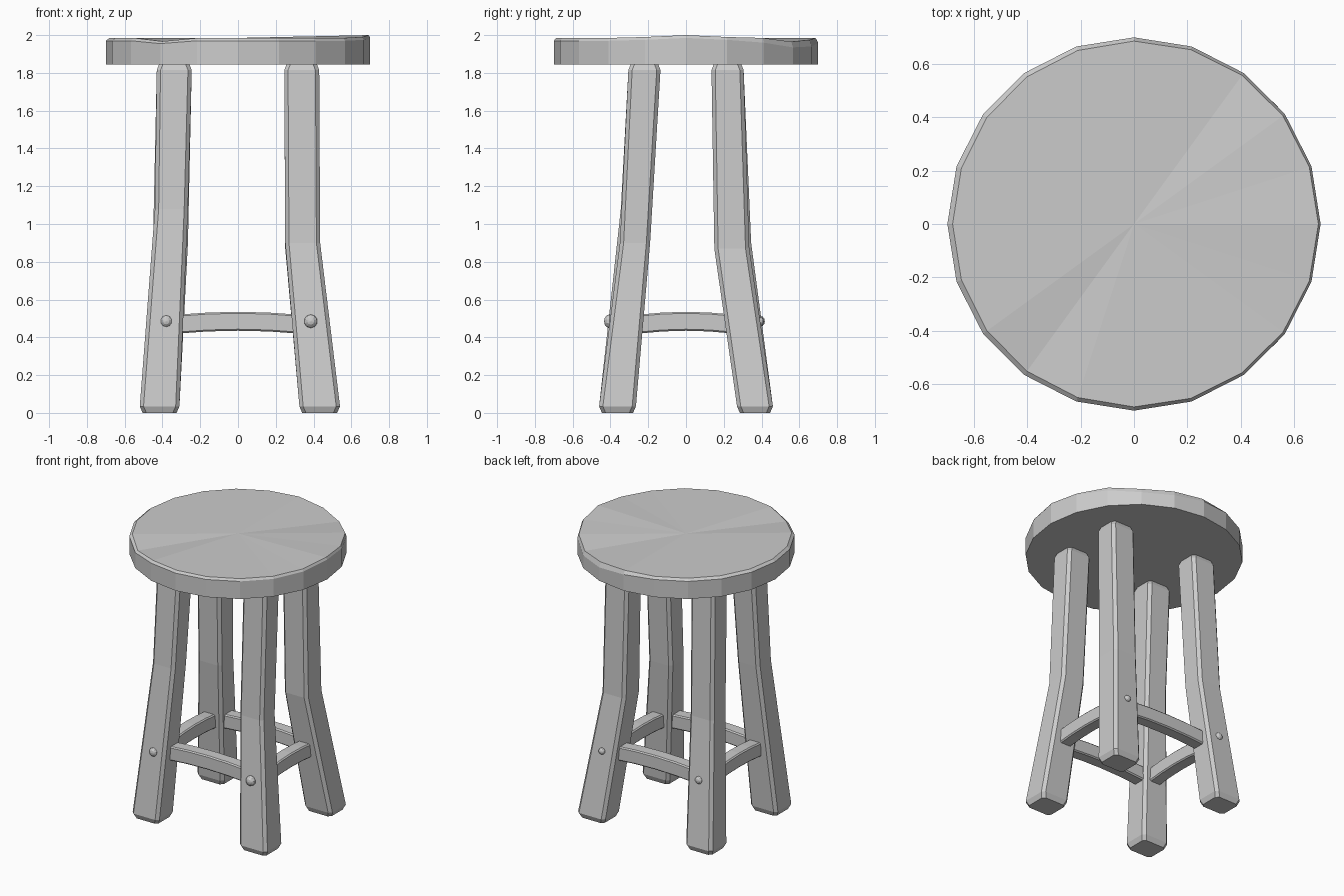
import bpy, bmesh, math

if "Cube" in bpy.data.objects:
    bpy.data.objects.remove(bpy.data.objects["Cube"])


def build(name, rings, fan_top=None):
    """Skin a stack of equal-length vertex rings, capping both ends."""
    bm = bmesh.new()
    loops = [[bm.verts.new(p) for p in ring] for ring in rings]
    n = len(loops[0])
    for a, b in zip(loops, loops[1:]):
        for i in range(n):
            j = (i + 1) % n
            bm.faces.new((a[i], a[j], b[j], b[i]))
    bm.faces.new(loops[0][::-1])
    if fan_top:
        c = bm.verts.new(fan_top)
        for i in range(n):
            bm.faces.new((loops[-1][i], loops[-1][(i + 1) % n], c))
    else:
        bm.faces.new(loops[-1])
    bmesh.ops.recalc_face_normals(bm, faces=bm.faces)
    mesh = bpy.data.meshes.new(name)
    bm.to_mesh(mesh)
    bm.free()
    ob = bpy.data.objects.new(name, mesh)
    bpy.context.collection.objects.link(ob)
    return ob


def chamfered(u0, u1, v0, v1, c):
    """Eight corner points of a rectangle with cut corners."""
    return [(u0 + c, v0), (u1 - c, v0), (u1, v0 + c), (u1, v1 - c),
            (u1 - c, v1), (u0 + c, v1), (u0, v1 - c), (u0, v0 + c)]


# Seat: worn 20-sided disc with an uneven chamfered rim
SIDES, R = 20, 0.70
rim_z = {0: 1.985, 1: 1.975, 2: 1.96, 3: 1.935, 4: 1.94, 5: 1.96, 19: 1.975, 13: 1.955}
top_z = {0: 2.0, 1: 1.99, 3: 1.965, 4: 1.975, 19: 1.99, 13: 1.967}


def seat_ring(inset, heights, default):
    ring = []
    for i in range(SIDES):
        a = 2 * math.pi * i / SIDES
        r = R - inset * (1 - 0.4 * math.cos(a))
        ring.append((r * math.cos(a), r * math.sin(a), heights.get(i, default)))
    return ring


build("seat", [seat_ring(0, {}, 1.845), seat_ring(0, rim_z, 1.97),
               seat_ring(0.014, top_z, 1.985)], fan_top=(0, 0, 1.985))


# Legs: sections are (z, inner x, outer x, inner y, outer y), measured outward
def leg(name, sx, sy, foot, bend, top):
    rings = []
    for (z, x0, x1, y0, y1), inset in ((foot, 0.015), (foot, 0), (bend, 0), (top, 0), (top, 0.012)):
        if inset:
            height = z - 0.035 if z < 1 else z + 0.03
        else:
            height = z
        pts = chamfered(x0 + inset, x1 - inset, y0 + inset, y1 - inset, 0.02)
        rings.append([(sx * x, sy * y, height) for x, y in pts])
    build(name, rings)


TOP = (1.815, 0.245, 0.43, 0.135, 0.305)
leg("front_left_leg", -1, -1, (0.035, 0.31, 0.52, 0.27, 0.46), (1.08, 0.265, 0.44, 0.185, 0.345), TOP)
leg("front_right_leg", 1, -1, (0.035, 0.325, 0.54, 0.265, 0.46), (0.90, 0.25, 0.435, 0.19, 0.35), TOP)
leg("back_right_leg", 1, 1, (0.035, 0.325, 0.54, 0.27, 0.46), (0.87, 0.25, 0.435, 0.15, 0.335), TOP)
leg("back_left_leg", -1, 1, (0.035, 0.31, 0.52, 0.27, 0.46), (0.90, 0.265, 0.45, 0.18, 0.345), TOP)


# Stretchers: slightly arched bars between neighbouring legs
def stretcher(name, half, offset, along_x):
    rings = []
    for t in (-1, -0.5, 0, 0.5, 1):
        lift = 0.015 * (1 - t * t)
        pts = chamfered(offset - 0.045, offset + 0.045, 0.42 + lift, 0.52 + lift, 0.008)
        rings.append([(t * half, u, v) if along_x else (u, t * half, v) for u, v in pts])
    build(name, rings)


for side, s in (("front", -1), ("back", 1)):
    stretcher(side + "_stretcher", 0.32, s * 0.30, True)
for side, s in (("left", -1), ("right", 1)):
    stretcher(side + "_stretcher", 0.25, s * 0.38, False)

# Bolt heads on the front and back faces of the legs
for name, x, y, r in (("front_left_bolt", -0.38, -0.402, 0.033),
                      ("front_right_bolt", 0.385, -0.405, 0.036),
                      ("back_left_bolt", -0.38, 0.395, 0.028),
                      ("back_right_bolt", 0.385, 0.393, 0.024)):
    bpy.ops.mesh.primitive_uv_sphere_add(segments=10, ring_count=6, radius=r, location=(x, y, 0.485),
                                         rotation=(math.pi / 2, 0, 0))
    bolt = bpy.context.object
    bolt.name = name
    bolt.scale.z = 0.8
